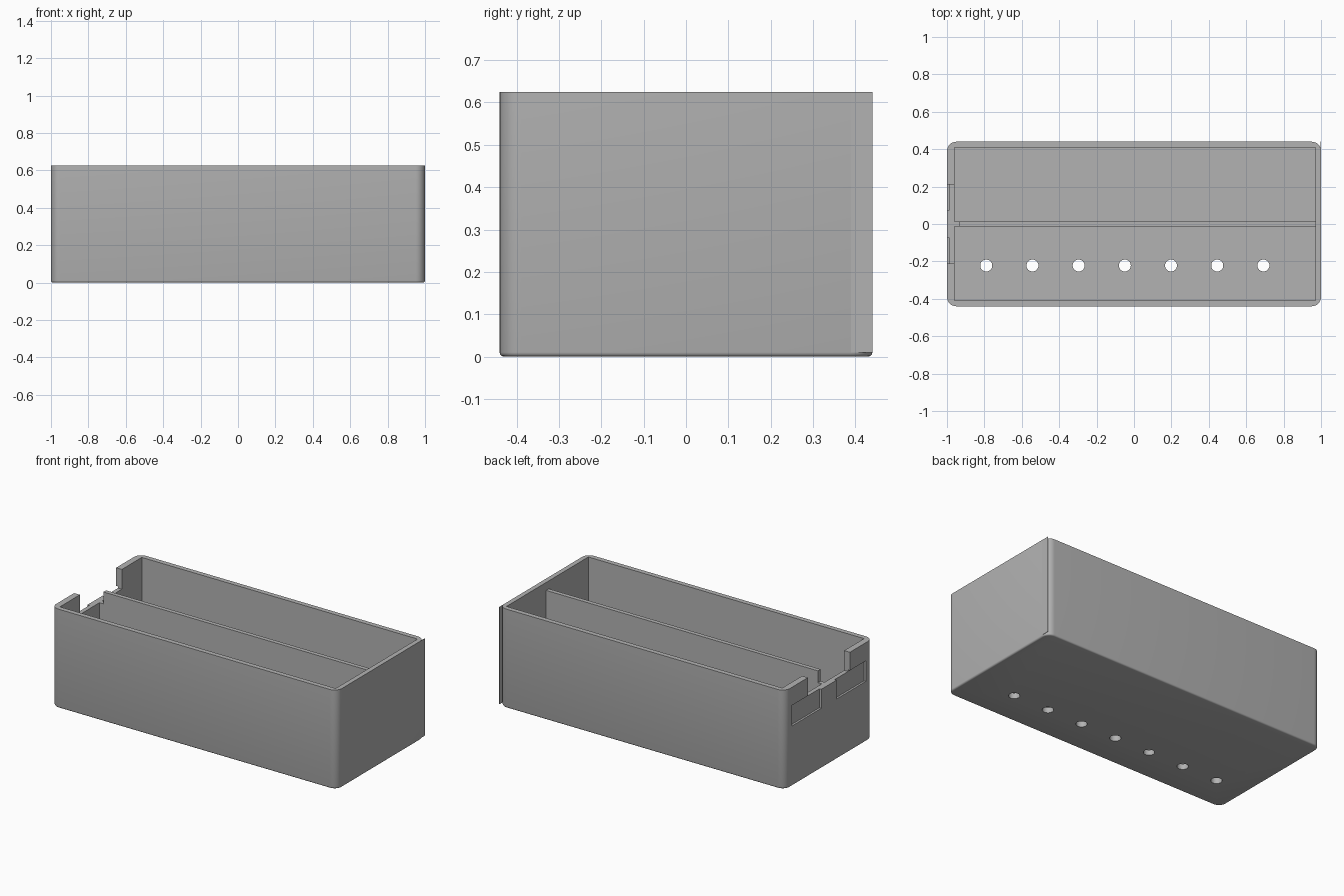
import bpy, bmesh, math
from mathutils import Matrix, Vector

old = bpy.data.objects.get("Cube")
if old:
    bpy.data.objects.remove(old, do_unlink=True)

HALF_Y, HEIGHT, FLOOR = 0.44, 0.625, 0.035
CORNER, FOOT = 0.05, 0.01

grey = bpy.data.materials.new("plain grey")
grey.use_nodes = True
colour = (0.45, 0.45, 0.45, 1)
grey.diffuse_color = colour
grey.node_tree.nodes["Principled BSDF"].inputs["Base Color"].default_value = colour


def add_box(bm, low, high):
    low, high = Vector(low), Vector(high)
    matrix = Matrix.Translation((low + high) / 2) @ Matrix.Diagonal((*(high - low), 1))
    return bmesh.ops.create_cube(bm, size=1, matrix=matrix)


def make_object(name, bm):
    mesh = bpy.data.meshes.new(name)
    bm.to_mesh(mesh)
    bm.free()
    mesh.materials.append(grey)
    obj = bpy.data.objects.new(name, mesh)
    bpy.context.collection.objects.link(obj)
    return obj


def cut(target, bm):
    cutter = make_object("cutter", bm)
    cutter.hide_render = True
    mod = target.modifiers.new("cut", "BOOLEAN")
    mod.operation, mod.solver, mod.object = "DIFFERENCE", "EXACT", cutter
    bpy.context.view_layer.objects.active = target
    bpy.ops.object.modifier_apply(modifier=mod.name)
    bpy.data.objects.remove(cutter, do_unlink=True)


# Outer block: rounded upright corners and a small rounded foot edge
bm = bmesh.new()
add_box(bm, (-1, -HALF_Y, 0), (1, HALF_Y, HEIGHT))
upright = [e for e in bm.edges if abs(e.verts[0].co.z - e.verts[1].co.z) > 0.1]
bmesh.ops.bevel(bm, geom=upright, offset=CORNER, segments=8, profile=0.5, affect="EDGES")
foot = [e for e in bm.edges if all(v.co.z < 0.001 for v in e.verts)]
bmesh.ops.bevel(bm, geom=foot, offset=FOOT, segments=3, profile=0.5, affect="EDGES")
box = make_object("divided_box", bm)

# Two long bays, leaving the divider between them
bm = bmesh.new()
for low, high in ((-0.409, -0.0135), (0.0135, 0.409)):
    add_box(bm, (-0.96, low, FLOOR), (0.97, high, 1))
cut(box, bm)

# Divider top sits below the rim
bm = bmesh.new()
add_box(bm, (-0.96, -0.1, 0.575), (0.97, 0.1, 1))
cut(box, bm)

# Wide notch in the end wall, running into the divider end
bm = bmesh.new()
add_box(bm, (-1.1, -0.21, 0.5), (-0.933, 0.21, 1))
cut(box, bm)

# Two shallow recesses on the notched end
bm = bmesh.new()
for side in (-1, 1):
    y = sorted((side * 0.075, side * 0.37))
    add_box(bm, (-1.1, y[0], 0.38), (-0.987, y[1], 0.51))
cut(box, bm)

# Row of drain holes under the front bay
bm = bmesh.new()
for i in range(7):
    bmesh.ops.create_cone(bm, cap_ends=True, segments=32, radius1=0.032, radius2=0.032,
                          depth=0.2, matrix=Matrix.Translation((-0.79 + 0.247 * i, -0.222, 0)))
cut(box, bm)

# Thin flap continuing the plain end wall past its back corner
bm = bmesh.new()
add_box(bm, (0.998, HALF_Y - CORNER, FOOT), (1, HALF_Y, HEIGHT))
make_object("corner_flap", bm)

# Smooth the rounded edges, keep the rest crisp
bpy.ops.object.select_all(action="DESELECT")
box.select_set(True)
bpy.context.view_layer.objects.active = box
bpy.ops.object.shade_smooth_by_angle(angle=math.radians(32))
